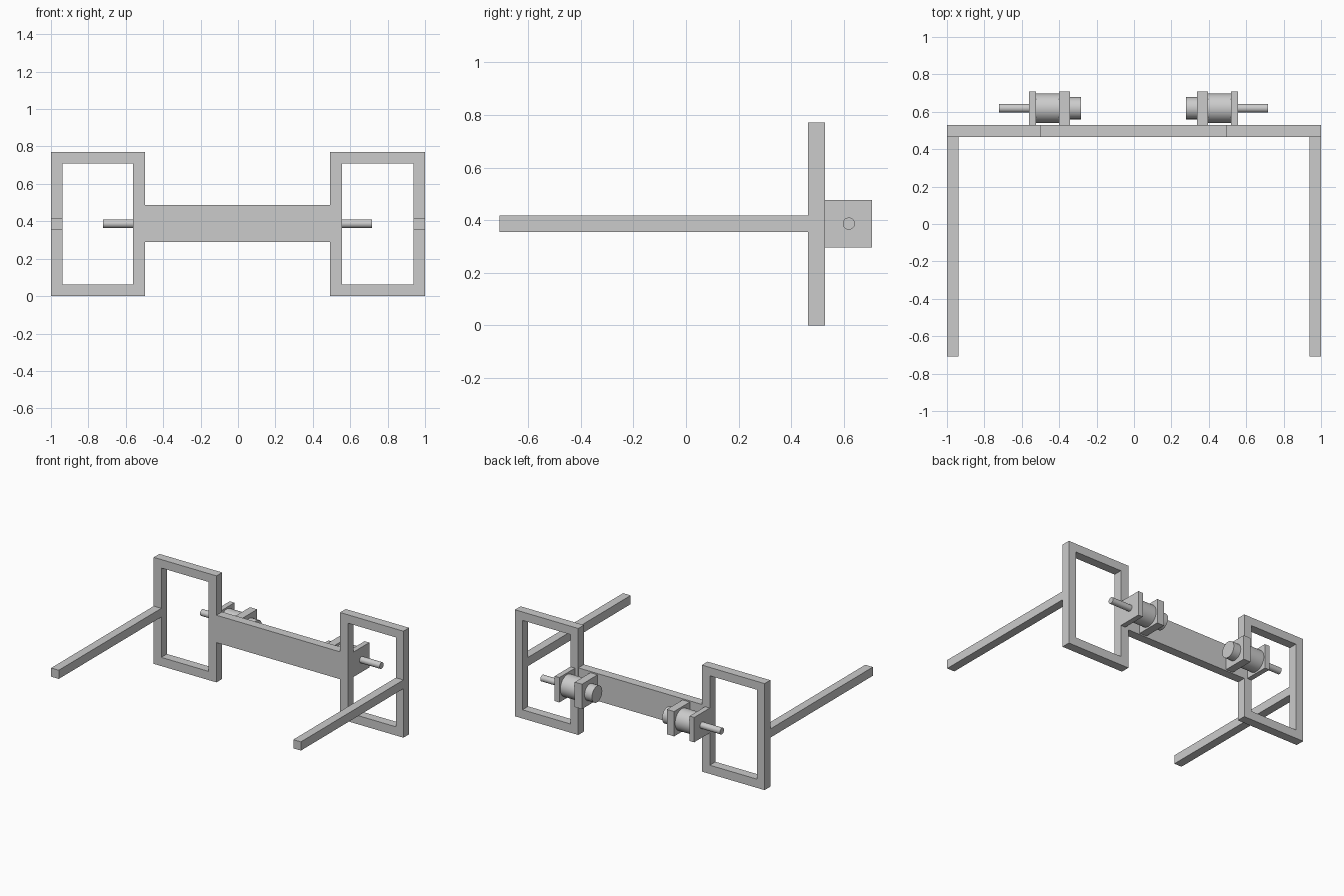
import bpy, bmesh
from math import pi
from mathutils import Matrix, Vector

if "Cube" in bpy.data.objects:
    bpy.data.objects.remove(bpy.data.objects["Cube"])

Y0, Y1 = 0.464, 0.529          # front and back of the upright frame
AXIS_Y, AXIS_Z = 0.619, 0.387  # motor axis


def finish(name, bm):
    bmesh.ops.recalc_face_normals(bm, faces=bm.faces)
    me = bpy.data.meshes.new(name)
    bm.to_mesh(me)
    bm.free()
    ob = bpy.data.objects.new(name, me)
    bpy.context.collection.objects.link(ob)
    return ob


def box(name, x, y, z):
    bm = bmesh.new()
    bmesh.ops.create_cube(bm, size=1)
    for v in bm.verts:
        v.co = Vector([(a + b) / 2 + c * (b - a) for c, (a, b) in zip(v.co, (x, y, z))])
    return finish(name, bm)


def rod(name, x, radius):
    """Smooth cylinder along x on the motor axis."""
    bm = bmesh.new()
    place = Matrix.Translation((sum(x) / 2, AXIS_Y, AXIS_Z)) @ Matrix.Rotation(pi / 2, 4, 'Y')
    bmesh.ops.create_cone(bm, cap_ends=True, segments=64, radius1=radius, radius2=radius,
                          depth=abs(x[1] - x[0]), matrix=place)
    ob = finish(name, bm)
    bpy.ops.object.select_all(action='DESELECT')
    bpy.context.view_layer.objects.active = ob
    ob.select_set(True)
    bpy.ops.object.shade_smooth_by_angle()


def window_frame(name, outer, inner):
    """Rectangular ring in xz, extruded through the frame depth."""
    bm = bmesh.new()
    rings = []
    for (x0, x1, z0, z1) in (outer, inner):
        rings.append([bm.verts.new((x, Y0, z))
                      for x, z in ((x0, z0), (x1, z0), (x1, z1), (x0, z1))])
    o, i = rings
    faces = [bm.faces.new((o[k], o[(k + 1) % 4], i[(k + 1) % 4], i[k])) for k in range(4)]
    ext = bmesh.ops.extrude_face_region(bm, geom=faces, use_keep_orig=True)
    moved = [g for g in ext['geom'] if isinstance(g, bmesh.types.BMVert)]
    bmesh.ops.translate(bm, vec=(0, Y1 - Y0, 0), verts=moved)
    finish(name, bm)


# Plate joining the two frames
box("cross_plate", (-0.498, 0.492), (Y0, Y1), (0.288, 0.486))

for side, s in (("left", -1), ("right", 1)):
    d = -0.0025                                  # mechanism is centred slightly off zero
    span = lambda a, b: tuple(sorted((s * a + d, s * b + d)))

    # Open frame and forward arm
    post_in, post_out = s * 0.495 + d, s * 0.5585 + d
    xo = sorted((s, post_in))
    xi = sorted((s * 0.939, post_out))
    window_frame(side + "_frame", (*xo, 0, 0.771), (*xi, 0.063, 0.710))
    box(side + "_arm", sorted((s * 0.939, s)), (-0.709, Y0), (0.355, 0.418))

    # Motor brackets, body, end cap and shaft
    box(side + "_outer_bracket", span(0.521, 0.5585), (Y1, 0.708), (0.297, 0.477))
    box(side + "_inner_bracket", span(0.34, 0.398), (Y1, 0.708), (0.297, 0.477))
    rod(side + "_motor_body", span(0.398, 0.521), 0.078)
    rod(side + "_motor_cap", span(0.281, 0.34), 0.059)
    rod(side + "_shaft", span(0.5585, 0.719), 0.023)
